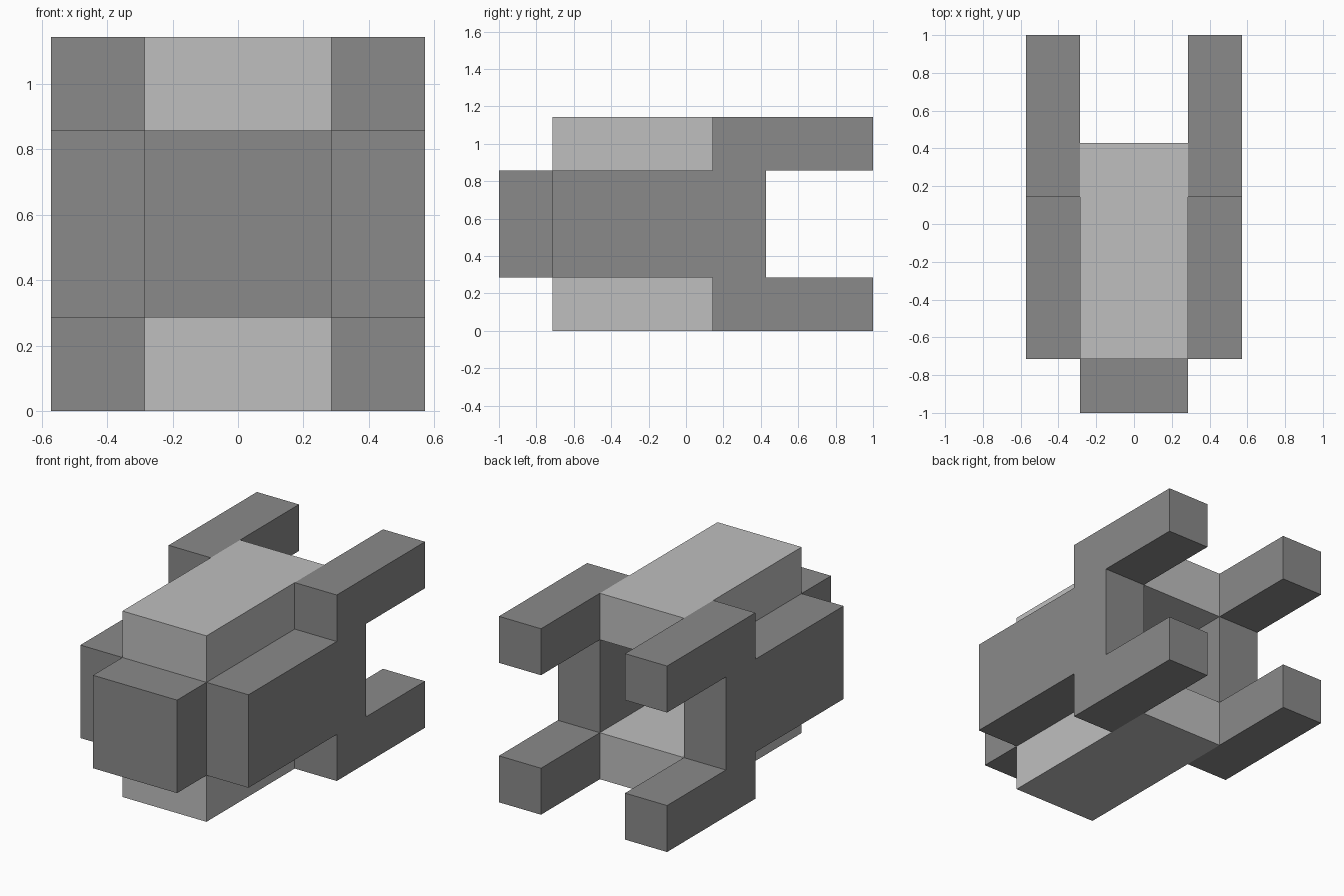
import bpy
import bmesh

cube = bpy.data.objects.get("Cube")
if cube:
    bpy.data.objects.remove(cube, do_unlink=True)

U = 1 / 7  # building grid: 8 wide, 14 long, 8 high


def make_material(name, value):
    mat = bpy.data.materials.new(name)
    mat.use_nodes = True
    colour = (value, value, value, 1)
    mat.diffuse_color = colour
    mat.node_tree.nodes["Principled BSDF"].inputs["Base Color"].default_value = colour
    return mat


dark = make_material("dark grey", 0.254)
light = make_material("light grey", 0.521)


def box(name, x, y, z, mat):
    """Box spanning the given (low, high) ranges in grid units."""
    bm = bmesh.new()
    bmesh.ops.create_cube(bm, size=1)
    for v in bm.verts:
        v.co = [r[0] * U if c < 0 else r[1] * U for c, r in zip(v.co, (x, y, z))]
    mesh = bpy.data.meshes.new(name)
    bm.to_mesh(mesh)
    bm.free()
    mesh.materials.append(mat)
    obj = bpy.data.objects.new(name, mesh)
    bpy.context.collection.objects.link(obj)
    return obj


# Nose block closing the front of the hollow body
box("nose", (-2, 2), (-7, -5), (2, 6), dark)

# Light plates above and below the hollow
box("top_plate", (-2, 2), (-5, 3), (6, 8), light)
box("bottom_plate", (-2, 2), (-5, 3), (0, 2), light)

# Side walls, each with an upper and a lower rear fin
for side, x in (("left", (2, 4)), ("right", (-4, -2))):
    box(side + "_wall", x, (-5, 3), (2, 6), dark)
    box(side + "_upper_fin", x, (1, 7), (6, 8), dark)
    box(side + "_lower_fin", x, (1, 7), (0, 2), dark)
